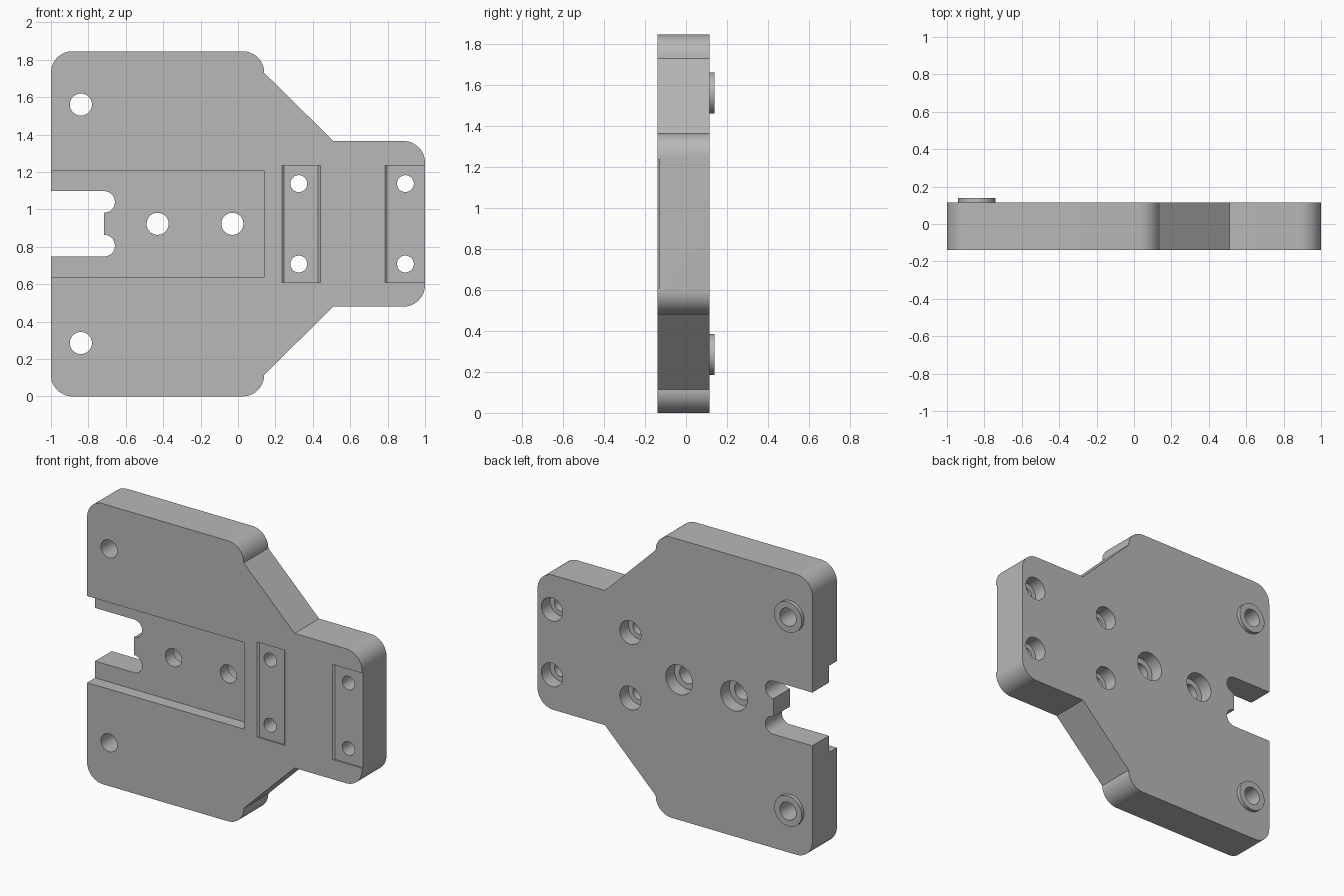
import bpy
import bmesh
from math import sin, cos, radians, tau

cube = bpy.data.objects.get("Cube")
if cube:
    bpy.data.objects.remove(cube, do_unlink=True)

FRONT, BACK, BOSS_BACK = -0.14, 0.115, 0.14
MID = 0.9225           # height of the mirror line
TOP = 2 * MID
R = 0.115              # outer corner radius

grey = bpy.data.materials.new("plain grey")
grey.use_nodes = True
grey.diffuse_color = (0.48, 0.48, 0.48, 1)
grey.node_tree.nodes["Principled BSDF"].inputs["Base Color"].default_value = grey.diffuse_color


def arc(cx, cz, r, start, end, steps=14):
    angles = [radians(start + (end - start) * i / steps) for i in range(steps + 1)]
    return [(cx + r * cos(a), cz + r * sin(a)) for a in angles]


def mirrored(points):
    """Close a profile by mirroring it across the middle height."""
    return points + [(x, 2 * MID - z) for x, z in reversed(points)]


def prism(name, points, low, high, axis="y"):
    """Extrude an xz profile along y, or an xy profile along z."""
    bm = bmesh.new()
    place = (lambda p, h: (p[0], h, p[1])) if axis == "y" else (lambda p, h: (p[0], p[1], h))
    rings = [[bm.verts.new(place(p, h)) for p in points] for h in (low, high)]
    for ring in rings:
        bm.faces.new(ring)
    n = len(points)
    for i in range(n):
        j = (i + 1) % n
        bm.faces.new((rings[0][i], rings[0][j], rings[1][j], rings[1][i]))
    bmesh.ops.recalc_face_normals(bm, faces=bm.faces)
    mesh = bpy.data.meshes.new(name)
    bm.to_mesh(mesh)
    bm.free()
    mesh.materials.append(grey)
    obj = bpy.data.objects.new(name, mesh)
    bpy.context.collection.objects.link(obj)
    return obj


def cylinder(name, x, z, r, low, high):
    return prism(name, arc(x, z, r, 0, 360, 48)[:-1], low, high)


def combine(tool, operation="DIFFERENCE"):
    tool.hide_render = True
    bpy.context.view_layer.objects.active = plate
    mod = plate.modifiers.new(tool.name, "BOOLEAN")
    mod.operation, mod.solver, mod.object = operation, "EXACT", tool
    bpy.ops.object.modifier_apply(modifier=mod.name)
    bpy.data.objects.remove(tool, do_unlink=True)


# Main plate outline
outline = (arc(-1 + R, TOP - R, R, 180, 90) + arc(0.14 - R, TOP - R, R, 90, 0)
           + [(0.51, 1.365)] + arc(1 - R, 1.365 - R, R, 90, 0))
plate = prism("mounting_plate", mirrored(outline), FRONT, BACK)

# Raised rings on the back around the outer holes
outer_holes = [(-0.84, MID + s * 0.6375) for s in (1, -1)]
for x, z in outer_holes:
    combine(cylinder("boss", x, z, 0.1, 0.0, BOSS_BACK), "UNION")

# Wide pocket on the front, open at the left edge
pocket = mirrored([(-1.1, MID + 0.285), (0.14, MID + 0.285)])
combine(prism("pocket_cutter", pocket, FRONT - 0.1, FRONT + 0.083))

# Edge notch with rounded corner reliefs
notch = mirrored([(-1.1, MID + 0.175)] + arc(-0.716, MID + 0.117, 0.058, 90, -90))
combine(prism("notch_cutter", notch, FRONT - 0.1, BACK + 0.1))

# Shallow slots with sloping sides, the second open at the right edge
for a, b in ((0.235, 0.44), (0.785, 1.1)):
    floor = FRONT + 0.01
    slot = [(a, FRONT), (a + 0.012, floor), (b - 0.012, floor), (b, FRONT),
            (b, FRONT - 0.1), (a, FRONT - 0.1)]
    combine(prism("slot_cutter", slot, MID - 0.3125, MID + 0.3125, "z"))

# Through holes, with counterbores from the back where needed
centre_holes = [(-0.43, MID), (-0.03, MID)]
slot_holes = [(x, MID + s * 0.215) for x in (0.325, 0.895) for s in (1, -1)]
for holes, r, bore, depth in ((outer_holes, 0.059, 0, 0),
                              (centre_holes, 0.059, 0.097, 0.09),
                              (slot_holes, 0.045, 0.077, 0.09)):
    for x, z in holes:
        combine(cylinder("hole_cutter", x, z, r, FRONT - 0.1, BOSS_BACK + 0.1))
        if bore:
            combine(cylinder("bore_cutter", x, z, bore, BACK - depth, BACK + 0.1))

# Smooth the rounded walls, keep edges crisp
bpy.ops.object.select_all(action="DESELECT")
plate.select_set(True)
bpy.context.view_layer.objects.active = plate
bpy.ops.object.shade_smooth_by_angle(angle=radians(30))
